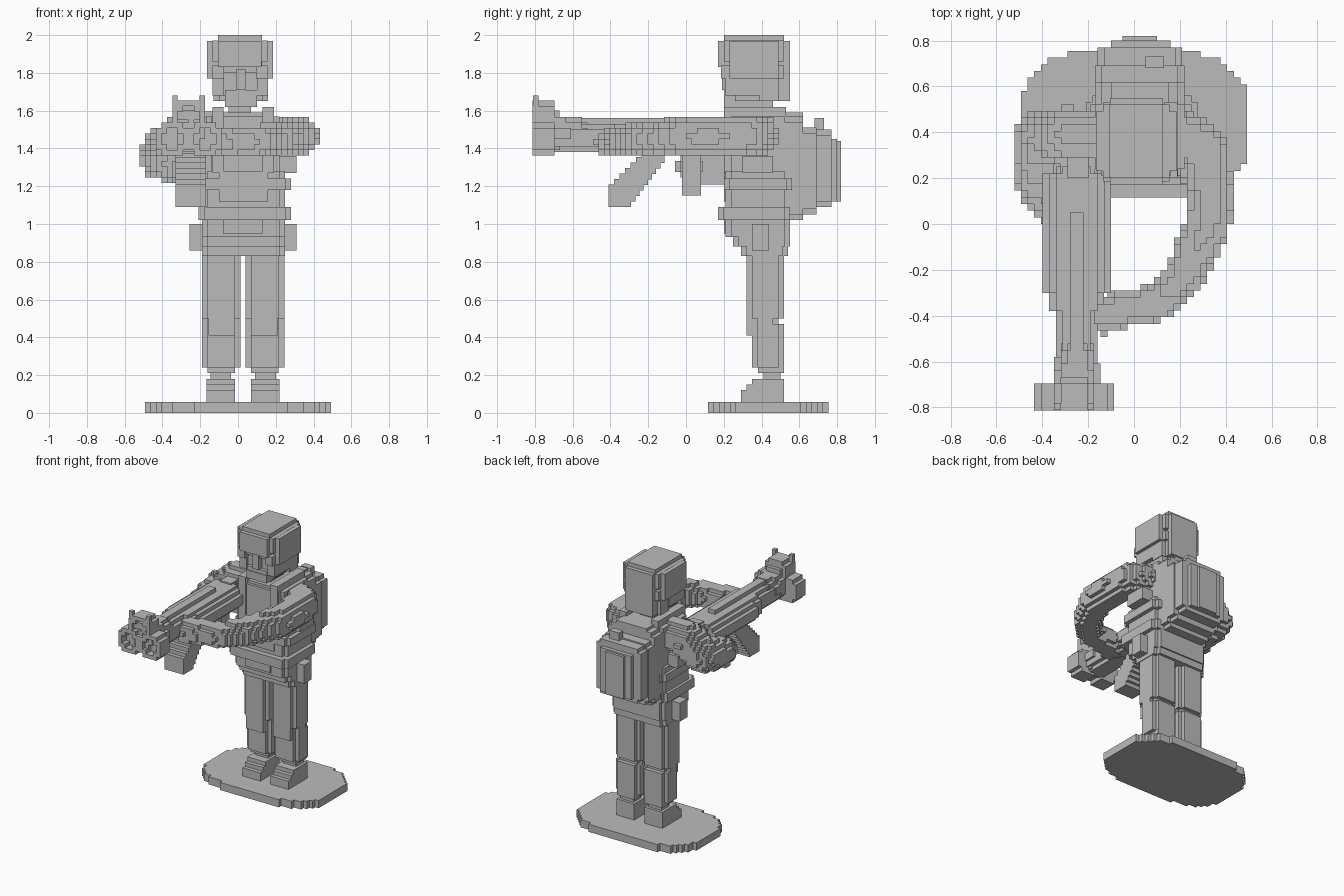
import bpy
import bmesh
from itertools import product
from mathutils import Vector

default_cube = bpy.data.objects.get("Cube")
if default_cube:
    bpy.data.objects.remove(default_cube, do_unlink=True)

UNIT = 0.01      # sizes below are in hundredths
STEP = 2.9       # edge of one small cube
MIDDLE = 2.7     # mirror plane of the body

plastic = bpy.data.materials.new("grey plastic")
plastic.use_nodes = True
grey = (0.5, 0.5, 0.5, 1)
plastic.diffuse_color = grey
plastic.node_tree.nodes["Principled BSDF"].inputs["Base Color"].default_value = grey


def finish(name, bm):
    """Turn a bmesh into a flat shaded object."""
    bmesh.ops.scale(bm, vec=Vector((UNIT, UNIT, UNIT)), verts=bm.verts)
    bmesh.ops.recalc_face_normals(bm, faces=bm.faces)
    mesh = bpy.data.meshes.new(name)
    bm.to_mesh(mesh)
    bm.free()
    mesh.materials.append(plastic)
    obj = bpy.data.objects.new(name, mesh)
    bpy.context.collection.objects.link(obj)


def add_box(bm, *ranges):
    verts = bmesh.ops.create_cube(bm, size=1)["verts"]
    for v in verts:
        v.co = [lo + (hi - lo) * (c + 0.5) for c, (lo, hi) in zip(v.co, ranges)]


def block(name, x, y, z, notch=""):
    """Box; the axes in notch are shrunk in turn, which steps the edges between them."""
    bm = bmesh.new()
    axes = ["xyz".index(a) for a in notch]
    for keep in axes or [None]:
        ranges = [x, y, z]
        for a in axes:
            if a != keep:
                lo, hi = ranges[a]
                ranges[a] = (lo + STEP, hi - STEP)
        add_box(bm, *ranges)
    finish(name, bm)


def pair(name, x, y, z, notch="", middle=MIDDLE):
    """The same block on both sides of the body."""
    block("left_" + name, x, y, z, notch)
    lo, hi = x
    block("right_" + name, (2 * middle - hi, 2 * middle - lo), y, z, notch)


def stepped(name, x, y, z, inside):
    """Fill a region with small cubes wherever the rule holds, keeping the outer skin."""
    spans = [range(int(lo // STEP), int(hi // STEP) + 1) for lo, hi in (x, y, z)]
    cells = {c for c in product(*spans) if inside(*[(i + 0.5) * STEP for i in c])}
    bm = bmesh.new()
    corners = {}

    def corner(key):
        if key not in corners:
            corners[key] = bm.verts.new([k * STEP for k in key])
        return corners[key]

    for cell, axis, side in product(cells, range(3), (0, 1)):
        beside = list(cell)
        beside[axis] += 2 * side - 1
        if tuple(beside) in cells:
            continue
        quad = []
        for u, w in ((0, 0), (1, 0), (1, 1), (0, 1)):
            key = list(cell)
            key[axis] += side
            key[axis - 1] += u
            key[axis - 2] += w
            quad.append(corner(tuple(key)))
        bm.faces.new(quad if side else quad[::-1])
    finish(name, bm)


def limb(name, *path):
    """Stepped tube through points of (x, y, z, radius)."""
    points = [Vector(p) for p in path]
    balls = [a.lerp(b, t / 8) for a, b in zip(points, points[1:]) for t in range(9)]
    bounds = [(min(b[i] - b[3] for b in balls), max(b[i] + b[3] for b in balls))
              for i in range(3)]

    def inside(*p):
        here = Vector(p)
        return any((here - b.xyz).length < b[3] for b in balls)
    stepped(name, *bounds, inside)


# Stand
stepped("stand", (-49, 51), (12, 77), (0, 5),
        lambda x, y, z: abs((x - 0.5) / 49) ** 3 + abs((y - 44) / 31.9) ** 3 < 1.04)

# Boots and legs
pair("boot_sole", (7, 22), (29, 52), (5.5, 12))
pair("boot_instep", (7, 22), (32, 52), (12, 15))
pair("boot_top", (7, 22), (35, 52), (15, 18))
pair("ankle", (9, 20), (41, 50), (17, 22))
pair("trouser_cuff", (7, 21.5), (38, 52), (21, 24))
pair("shin", (4, 24.5), (35, 52), (24, 47), "xy")
pair("knee", (4, 24.5), (35, 49), (47, 51), "xy")
pair("knee_pad", (7, 21), (32, 37), (41, 53))
pair("thigh", (4, 24.5), (32, 52), (50, 84), "xy")

# Hips, stepping in toward the legs
block("hips_lower", (-19, 25), (29, 54), (83, 90), "xy")
block("hips_middle", (-19, 25), (25, 55), (88, 95), "xy")
block("hips_upper", (-19, 25), (21, 55), (93, 104), "xy")
block("belt_buckle", (-8, 13), (20, 24), (95, 102))
pair("hip_pouch", (24, 31), (35, 44), (86, 100))
block("belt", (-21, 28), (17, 55), (102, 109), "xy")

# Torso and vest
block("waist", (-19, 25), (21, 55), (108, 128), "xy")
block("waist_strap", (-21, 28), (20, 56), (118, 124), "xy")
block("chest", (-17, 22), (21, 55), (127, 157), "xy")
block("vest_panel", (-10, 16), (20, 23), (112, 128))
pair("vest_strap", (13, 19), (20, 53), (127, 162))
block("shoulder_yoke", (-13, 18), (23, 62), (150, 159), "xz")
pair("side_pouch", (21, 31), (30, 46), (127, 136))

# Backpack, stepping in toward the back
block("pack_base", (-17, 22), (52, 62), (102, 157), "xz")
block("pack_body", (-17, 22), (60, 69), (105, 151), "xz")
block("pack_back", (-16, 21), (66, 77), (109, 150), "xz")
block("pack_cover", (-10, 16), (74, 80), (112, 145))
block("pack_panel", (-5, 10), (76, 82), (112, 144))
block("pack_knob", (5, 13), (68, 73), (145, 156))

# Head and face
block("neck", (-5, 7), (29, 45), (157, 166))
block("head", (-13, 16), (23, 52), (165, 185), "xyz")
block("brow", (-10, 13), (20, 25), (180, 184))
block("nose", (-1, 4), (19, 25), (171, 182))
block("chin", (-7, 10), (20, 46), (162, 168))
block("mouth_plate", (-7, 10), (20.5, 25), (168, 171))
pair("cheek", (10, 16), (21, 40), (168, 177), middle=1.2)

# Helmet: three crossing blocks step its corners
block("helmet_wide", (-16.5, 18.5), (23, 49), (183, 197))
block("helmet_crown", (-13.5, 15.5), (20, 52), (183, 200), "xz")
block("helmet_long", (-10.5, 12.5), (17, 55), (183, 197))
pair("helmet_side", (12.5, 18.5), (23, 49), (177, 184), middle=1)
pair("helmet_corner", (9.5, 15.5), (18.5, 52), (177, 184), middle=1)
block("helmet_back", (-13, 16), (36, 52), (165, 184), "xy")
block("helmet_nape", (-10.5, 12.5), (49, 55), (165, 184))

# Arms: the left one bends across to hold the barrels, the right one holds the grip
limb("left_arm", (20, 38, 147, 11), (30, 33, 147, 11), (33, 12, 146, 10), (32, -2, 146, 10),
     (22, -22, 145, 9), (11, -34, 144, 8), (-8, -38, 143, 8), (-13, -40, 143, 8))
limb("right_arm", (-16, 38, 148, 11), (-29, 39, 147, 12), (-40, 37, 138, 12),
     (-42, 20, 134, 10), (-39, 12, 132, 9), (-28, 3, 130, 8))

# Gun: three barrels with a flared muzzle
BARRELS = ((-9, 54), (-12, 50), (-6, 50))    # in cube edges


def muzzle_rule(x, y, z):
    offsets = [(abs(x / STEP - bx), abs(z / STEP - bz)) for bx, bz in BARRELS]
    bored = any(max(o) < 2 and min(o) < 1 for o in offsets)
    return any(max(o) < 3 and sum(o) < 5 for o in offsets) and not (bored and y < -75)


stepped("muzzle", (-44, -7), (-81, -71), (136, 167), muzzle_rule)
for side, x in (("right", -34.8), ("left", -20.3)):
    block(side + "_sight_prong", (x, x + STEP), (-81, -78), (160, 168))
block("front_sight", (-32, -20), (-79, -67), (155, 160))
limb("muzzle_collar", (-25, -70, 148, 10), (-25, -60, 148, 9))
block("barrels", (-34, -16), (-72, 25), (138, 153), "xz")
block("top_barrel", (-28, -22), (-72, 5), (150, 156))
block("barrel_shroud", (-37, -13), (-38, 22), (137, 153), "xz")
block("receiver", (-40, -10), (-30, 22), (138, 151), "xz")
block("stock", (-32, -17), (20, 44), (138, 154), "xz")
block("grip", (-31, -19), (-2, 8), (115, 138))
block("trigger_guard", (-28, -22), (8, 21), (121, 137))

# Slanting magazine, built as a staircase of slabs
for i in range(9):
    block("magazine_slab", (-33, -17), (-41 + STEP * i, -29 + 2.2 * i),
          (109 + STEP * i, 121 + STEP * min(i, 6)))
